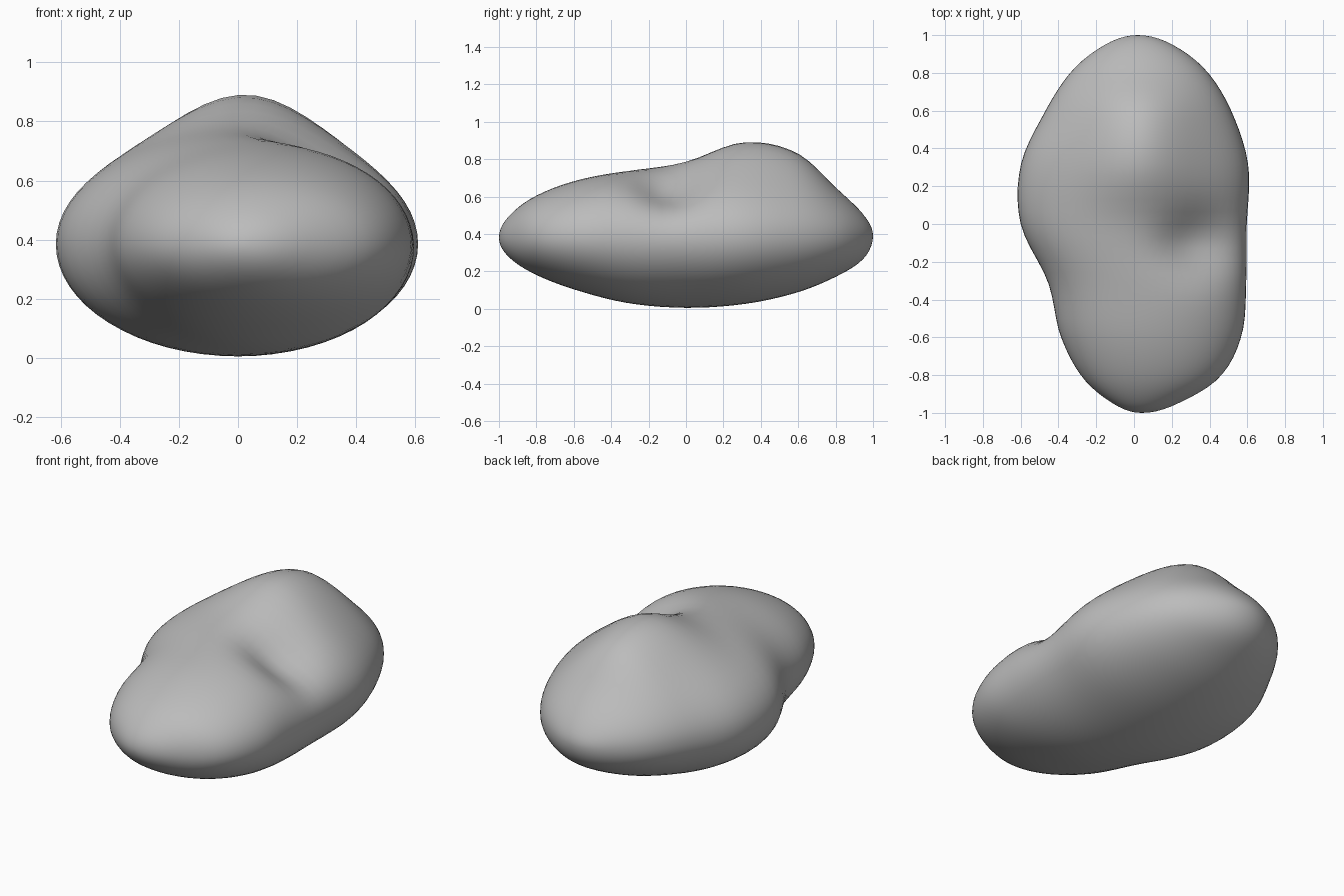
import bpy, bmesh, math
from mathutils import Vector

default = bpy.data.objects.get("Cube")
if default:
    bpy.data.objects.remove(default, do_unlink=True)

# Stations from front to back at equal angles: left x, right x, top z, bottom z, ridge height
STATIONS = [
    (0.04, 0.04, 0.38, 0.38, 0),
    (-0.11, 0.23, 0.49, 0.28, 0),
    (-0.275, 0.455, 0.60, 0.185, 0),
    (-0.39, 0.57, 0.685, 0.10, 0),
    (-0.455, 0.595, 0.74, 0.03, 0),
    (-0.60, 0.60, 0.79, 0.005, 0.04),
    (-0.60, 0.605, 0.89, 0.025, 0.15),
    (-0.475, 0.52, 0.835, 0.085, 0.16),
    (-0.33, 0.385, 0.64, 0.175, 0.05),
    (-0.15, 0.20, 0.50, 0.27, 0.01),
    (0.02, 0.02, 0.39, 0.39, 0),
]


def station(i):
    """Station i, extended past both tips by reflection."""
    last = len(STATIONS) - 1
    if i < 0:
        return 2 * Vector(STATIONS[0]) - Vector(STATIONS[-i])
    if i > last:
        return 2 * Vector(STATIONS[last]) - Vector(STATIONS[2 * last - i])
    return Vector(STATIONS[i])


def section(angle):
    """Smooth section sizes between the stations."""
    s = angle / math.pi * (len(STATIONS) - 1)
    i = min(int(s), len(STATIONS) - 2)
    f = s - i
    a, b, c, d = (station(i + k) for k in (-1, 0, 1, 2))
    return b + 0.5 * f * (c - a + f * (2 * a - 5 * b + 4 * c - d + f * (3 * (b - c) + d - a)))


def shape(p):
    """Map a point of the unit sphere onto the boulder."""
    angle = math.acos(max(-1, min(1, -p.z)))
    around = math.atan2(p.y, p.x)
    left, right, top, bottom, ridge = section(angle)
    tip = angle / math.pi
    middle = STATIONS[0][2] * (1 - tip) + STATIONS[-1][2] * tip
    x = (left + right) / 2 + (right - left) / 2 * math.cos(around)
    up = math.sin(around)
    z = middle + up * ((top - ridge - middle) if up > 0 else (middle - bottom))
    # Rounded ridge over the back
    z += ridge * max(up, 0) ** 0.5 * math.exp(-((x - 0.03) / 0.34) ** 2)
    q = Vector((x, -math.cos(angle), z))
    # Hollow between the front and back lobes
    off = q - Vector((0.36, -0.10, 0.68))
    fall = math.exp(-(off.x / 0.23) ** 2 - (off.y / 0.17) ** 2 - (off.z / 0.25) ** 2)
    return q - fall * Vector((0.05, 0, 0.085))


# Boulder body
bm = bmesh.new()
bmesh.ops.create_uvsphere(bm, u_segments=64, v_segments=48, radius=1)
for v in bm.verts:
    v.co = shape(v.co)
bmesh.ops.recalc_face_normals(bm, faces=bm.faces)
for face in bm.faces:
    face.smooth = True
mesh = bpy.data.meshes.new("boulder")
bm.to_mesh(mesh)
bm.free()
boulder = bpy.data.objects.new("boulder", mesh)
bpy.context.collection.objects.link(boulder)

# Plain grey stone
stone = bpy.data.materials.new("grey_stone")
stone.use_nodes = True
colour = (0.5, 0.5, 0.5, 1)
stone.diffuse_color = colour
stone.node_tree.nodes["Principled BSDF"].inputs["Base Color"].default_value = colour
mesh.materials.append(stone)
